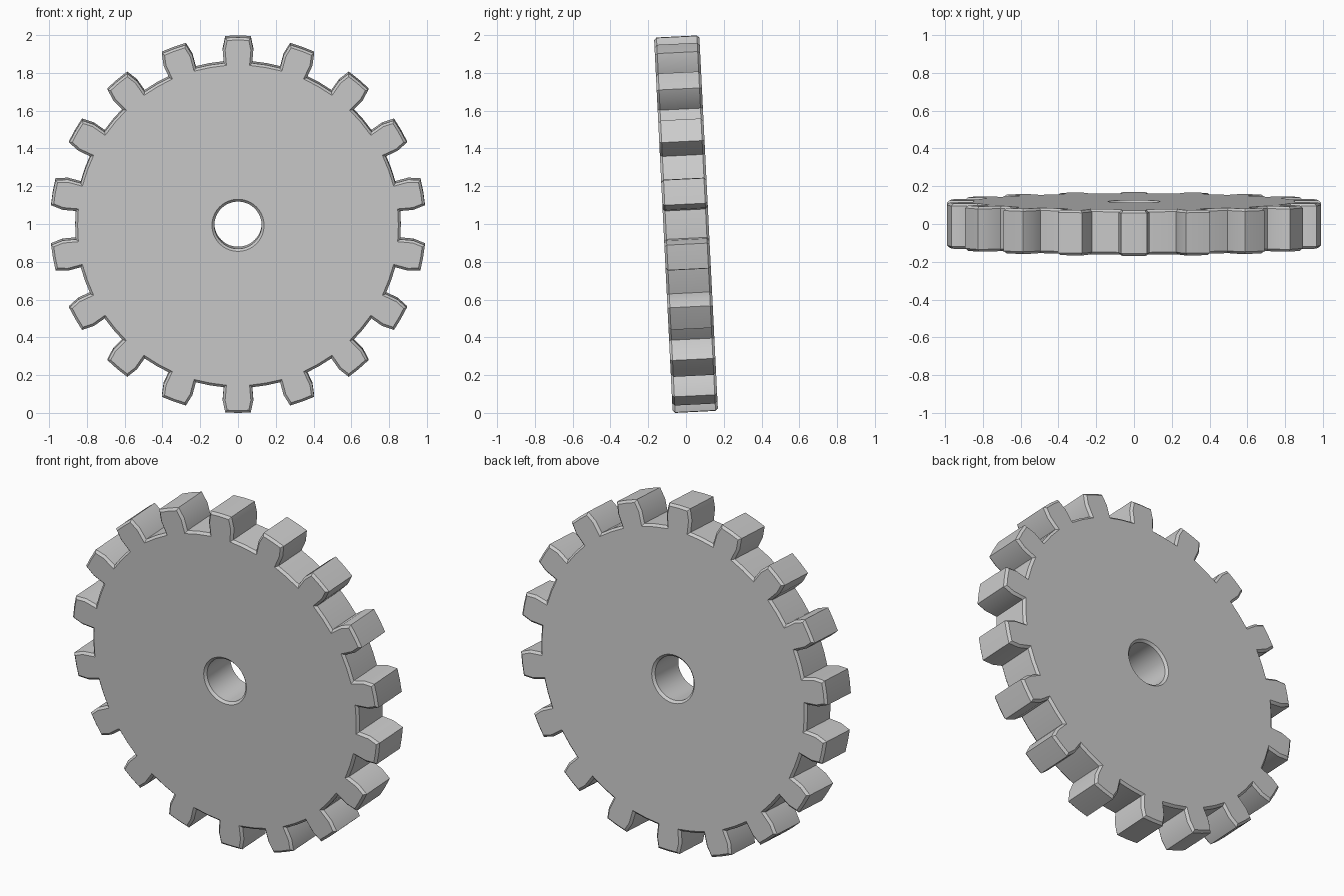
import bpy
import bmesh
from math import radians, sin, cos
from mathutils import Matrix

cube = bpy.data.objects.get("Cube")
if cube:
    bpy.data.objects.remove(cube, do_unlink=True)

TEETH = 18
PITCH = 360 / TEETH
THICKNESS = 0.24
BORE, ROOT, SHOULDER, TIP = 0.125, 0.862, 0.932, 0.995
HALF_ROOT = PITCH / 4      # half angle of a tooth at root and shoulder
HALF_TIP = 3.9             # half angle of a tooth at its tip
BEVEL = 0.013
TILT = radians(2.85)

# Plain grey material
grey = bpy.data.materials.new("steel_grey")
grey.use_nodes = True
colour = (0.6, 0.6, 0.6, 1)
grey.diffuse_color = colour
grey.node_tree.nodes["Principled BSDF"].inputs["Base Color"].default_value = colour

bm = bmesh.new()


def point(radius, degrees):
    """Vertex on the front plane, angle measured from straight up."""
    a = radians(degrees)
    return bm.verts.new((radius * sin(a), -THICKNESS / 2, radius * cos(a)))


# Disc: a ring of quads between bore and root circle
steps = TEETH * 4
bore = [point(BORE, i * PITCH / 4) for i in range(steps)]
root = [point(ROOT, i * PITCH / 4) for i in range(steps)]
for i in range(steps):
    j = (i + 1) % steps
    bm.faces.new((bore[i], bore[j], root[j], root[i]))

# Teeth: straight flank to the shoulder, then tapering to the tip
for t in range(TEETH):
    mid = t * PITCH
    outline = [point(r, mid + a) for r, a in (
        (SHOULDER, -HALF_ROOT), (TIP, -HALF_TIP), (TIP, 0),
        (TIP, HALF_TIP), (SHOULDER, HALF_ROOT))]
    left, centre, right = (root[(t * 4 + k) % steps] for k in (-1, 0, 1))
    bm.faces.new([left] + outline + [right, centre])

# Thickness
front = bm.faces[:]
extruded = bmesh.ops.extrude_face_region(bm, geom=front, use_keep_orig=True)
back = [v for v in extruded["geom"] if isinstance(v, bmesh.types.BMVert)]
bmesh.ops.translate(bm, verts=back, vec=(0, THICKNESS, 0))
bmesh.ops.recalc_face_normals(bm, faces=bm.faces[:])

# Chamfer the rims of both flat faces
bm.normal_update()
rims = [e for e in bm.edges if len(e.link_faces) == 2
        and sum(abs(f.normal.y) > 0.9 for f in e.link_faces) == 1]
bmesh.ops.bevel(bm, geom=rims, offset=BEVEL, offset_type='OFFSET',
                segments=1, profile=0.5, affect='EDGES')
bmesh.ops.recalc_face_normals(bm, faces=bm.faces[:])

# Lean slightly forward and stand on the ground
bmesh.ops.rotate(bm, verts=bm.verts[:], cent=(0, 0, 0),
                 matrix=Matrix.Rotation(TILT, 3, 'X'))
lowest = min(v.co.z for v in bm.verts)
bmesh.ops.translate(bm, verts=bm.verts[:], vec=(0, 0, -lowest))

mesh = bpy.data.meshes.new("gear_wheel")
bm.to_mesh(mesh)
bm.free()
mesh.materials.append(grey)
gear = bpy.data.objects.new("gear_wheel", mesh)
bpy.context.collection.objects.link(gear)

bpy.ops.object.select_all(action='DESELECT')
gear.select_set(True)
bpy.context.view_layer.objects.active = gear
bpy.ops.object.shade_smooth_by_angle(angle=radians(30))
